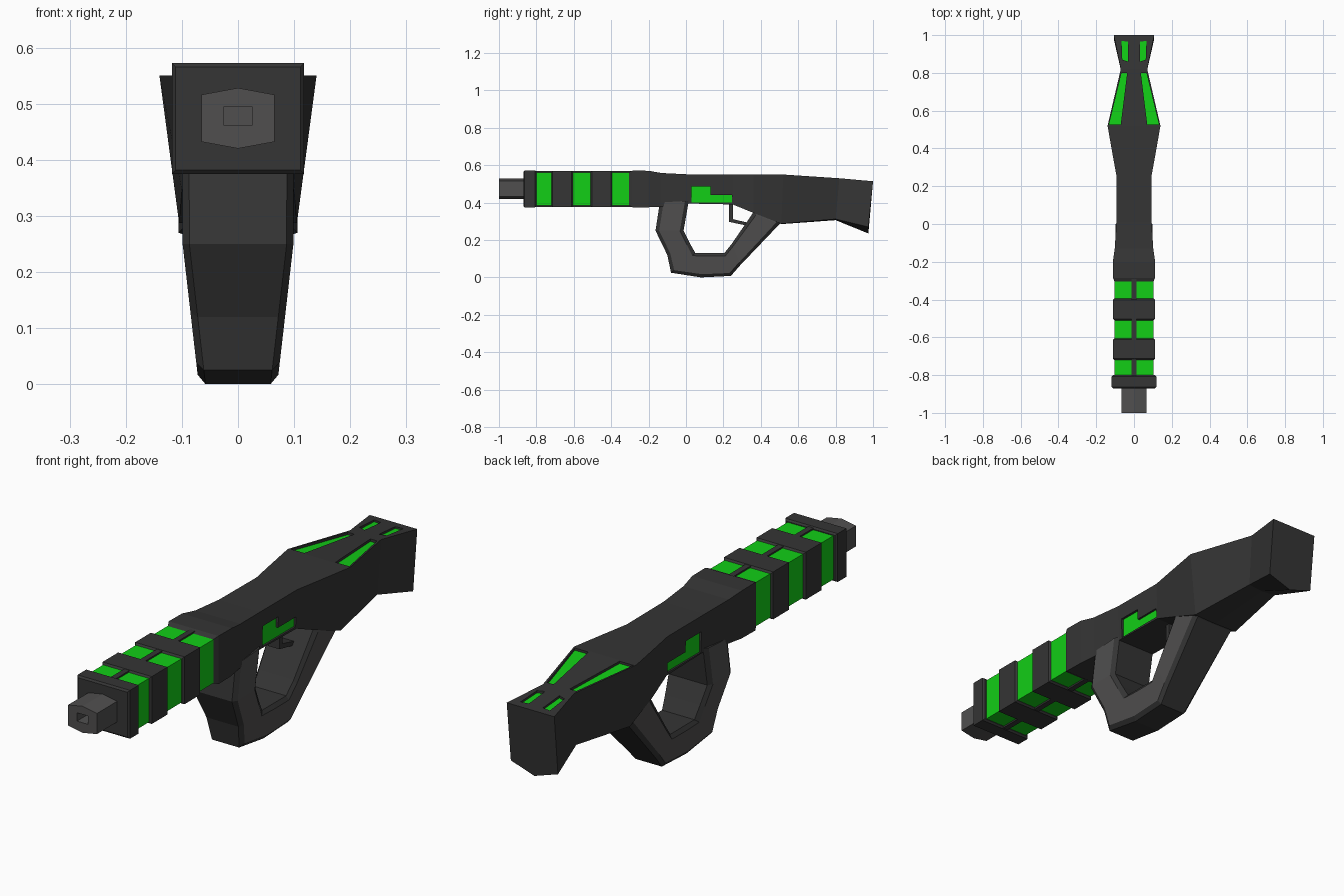
import bpy, bmesh

if "Cube" in bpy.data.objects:
    bpy.data.objects.remove(bpy.data.objects["Cube"])


def material(name, color):
    m = bpy.data.materials.new(name)
    m.diffuse_color = (*color, 1)
    m.use_nodes = True
    m.node_tree.nodes["Principled BSDF"].inputs["Base Color"].default_value = m.diffuse_color
    return m


DARK = material("dark_grey", (0.035, 0.035, 0.035))
GREY = material("mid_grey", (0.08, 0.078, 0.078))
GREEN = material("green", (0.006, 0.62, 0.008))


def loft(name, sections, mat):
    """Skin equal-length closed sections and cap both ends."""
    bm = bmesh.new()
    rings = [[bm.verts.new(p) for p in s] for s in sections]
    n = len(rings[0])
    for a, b in zip(rings, rings[1:]):
        for i in range(n):
            j = (i + 1) % n
            bm.faces.new((a[i], a[j], b[j], b[i]))
    bm.faces.new(rings[0])
    bm.faces.new(rings[-1][::-1])
    bmesh.ops.recalc_face_normals(bm, faces=bm.faces)
    me = bpy.data.meshes.new(name)
    bm.to_mesh(me)
    bm.free()
    ob = bpy.data.objects.new(name, me)
    bpy.context.collection.objects.link(ob)
    me.materials.append(mat)
    return ob


def block(name, w, y0, y1, z0, z1, mat, rim=0.0):
    """Box across x, with optional sloped rims at both ends."""
    def sec(y, r):
        return [(s * (w - r), y, z) for s, z in
                ((1, z1 - r), (1, z0 + r), (-1, z0 + r), (-1, z1 - r))]
    secs = [sec(y0, rim), sec(y1, rim)]
    if rim:
        secs[1:1] = [sec(y0 + rim, 0), sec(y1 - rim, 0)]
    return loft(name, secs, mat)


def cut(target, cutter):
    cutter.hide_render = True
    cutter.hide_set(True)
    mod = target.modifiers.new("pocket", "BOOLEAN")
    mod.operation = "DIFFERENCE"
    mod.solver = "EXACT"
    mod.object = cutter


# Receiver and stock: y at top, y at bottom, half widths top/bottom, z top/side/keel
BODY = [
    (-.31, -.31, .100, .100, .560, .386, .386),
    (-.285, -.285, .112, .112, .571, .375, .375),
    (-.20, -.20, .112, .110, .570, .375, .375),
    (-.13, -.13, .102, .100, .558, .378, .378),
    (.01, .01, .093, .088, .551, .395, .395),
    (.25, .25, .092, .088, .550, .390, .390),
    (.36, .36, .112, .100, .550, .345, .345),
    (.52, .51, .140, .105, .550, .287, .285),
    (.82, .80, .070, .066, .530, .312, .306),
    (1.0, .975, .107, .106, .514, .270, .235),
]
body = loft("receiver_and_stock", [
    [(wt, yt, zt), (wb, yb, zs), (0, yb, zc), (-wb, yb, zs), (-wt, yt, zt)]
    for yt, yb, wt, wb, zt, zs, zc in BODY], DARK)

# L-shaped side inlays set in pockets
ELL = [(.03, .40), (.03, .485), (.13, .485), (.13, .44), (.245, .44), (.245, .40)]
loft("side_inlay", [[(x, y, z) for y, z in ELL] for x in (-.081, .081)], GREEN)
for s in (1, -1):
    cut(body, loft("side_pocket_cutter",
                   [[(s * x, y, z) for y, z in ELL] for x in (.076, .2)], DARK))

# Green inlays recessed in the top of the stock
TOP = {
    "long": [(.036, .80), (.066, .80), (.132, .527), (.070, .527)],
    "short": [(.032, .965), (.066, .97), (.062, .87), (.032, .86)],
}


def top_prism(name, pts, s, low, high, mat):
    return loft(name, [[(s * x, y, .55 - .07 * (y - .5) + d) for x, y in pts]
                       for d in (low, high)], mat)


for label, pts in TOP.items():
    for s in (1, -1):
        cut(body, top_prism(label + "_pocket_cutter", pts, s, -.014, .06, DARK))
        top_prism(label + "_stock_inlay", pts, s, -.018, -.008, GREEN)

# Barrel shroud: green core, dark rings, dark spine
block("shroud_core", .103, -.84, -.29, .384, .562, GREEN)
block("shroud_spine", .012, -.83, -.29, .377, .568, DARK)
block("front_ring", .118, -.87, -.80, .375, .572, DARK, .007)
for y0, y1 in ((-.72, -.605), (-.51, -.395)):
    block("shroud_ring", .111, y0, y1, .376, .569, DARK, .007)


# Muzzle with a square bore
def muzzle_ring(y, w, zc, side, peak):
    return [(0, y, zc + peak), (w, y, zc + side), (w, y, zc - side),
            (0, y, zc - peak), (-w, y, zc - side), (-w, y, zc + side)]


loft("muzzle", [muzzle_ring(-.86, .065, .474, .042, .054),
                muzzle_ring(-1, .065, .474, .042, .054),
                muzzle_ring(-1, .025, .478, .017, .017),
                muzzle_ring(-.92, .025, .478, .017, .017)], GREY)

# Grip loop: chamfered section swept along outer/inner outline pairs
GRIP = [
    ((-.14, .40), (.015, .41)), ((-.163, .25), (-.013, .25)),
    ((-.10, .12), (.022, .18)), ((-.08, .025), (.05, .13)),
    ((.08, .0), (.13, .13)), ((.24, .008), (.205, .13)),
    ((.29, .065), (.245, .18)), ((.50, .285), (.355, .34)),
    ((.53, .31), (.38, .38)),
]


def grip_section(o, i):
    half = []
    for t, d in ((0, .012), (.13, 0), (.87, 0), (1, .012)):
        y, z = (o[k] + (i[k] - o[k]) * t for k in (0, 1))
        half.append((min(.099, .070 + .115 * z) - d, y, z))
    return half + [(-x, y, z) for x, y, z in reversed(half)]


grip = loft("grip_loop", [grip_section(o, i) for o, i in GRIP], DARK)
grip.data.materials.append(GREY)
for p in grip.data.polygons:
    if abs(p.normal.x) > .9:
        p.material_index = 1

# Trigger
TRIGGER = [((.23, .41), (.25, .41)), ((.23, .297), (.25, .312)), ((.335, .275), (.34, .29))]
loft("trigger", [[(.025, *a), (.025, *b), (-.025, *b), (-.025, *a)]
                 for a, b in TRIGGER], DARK)
